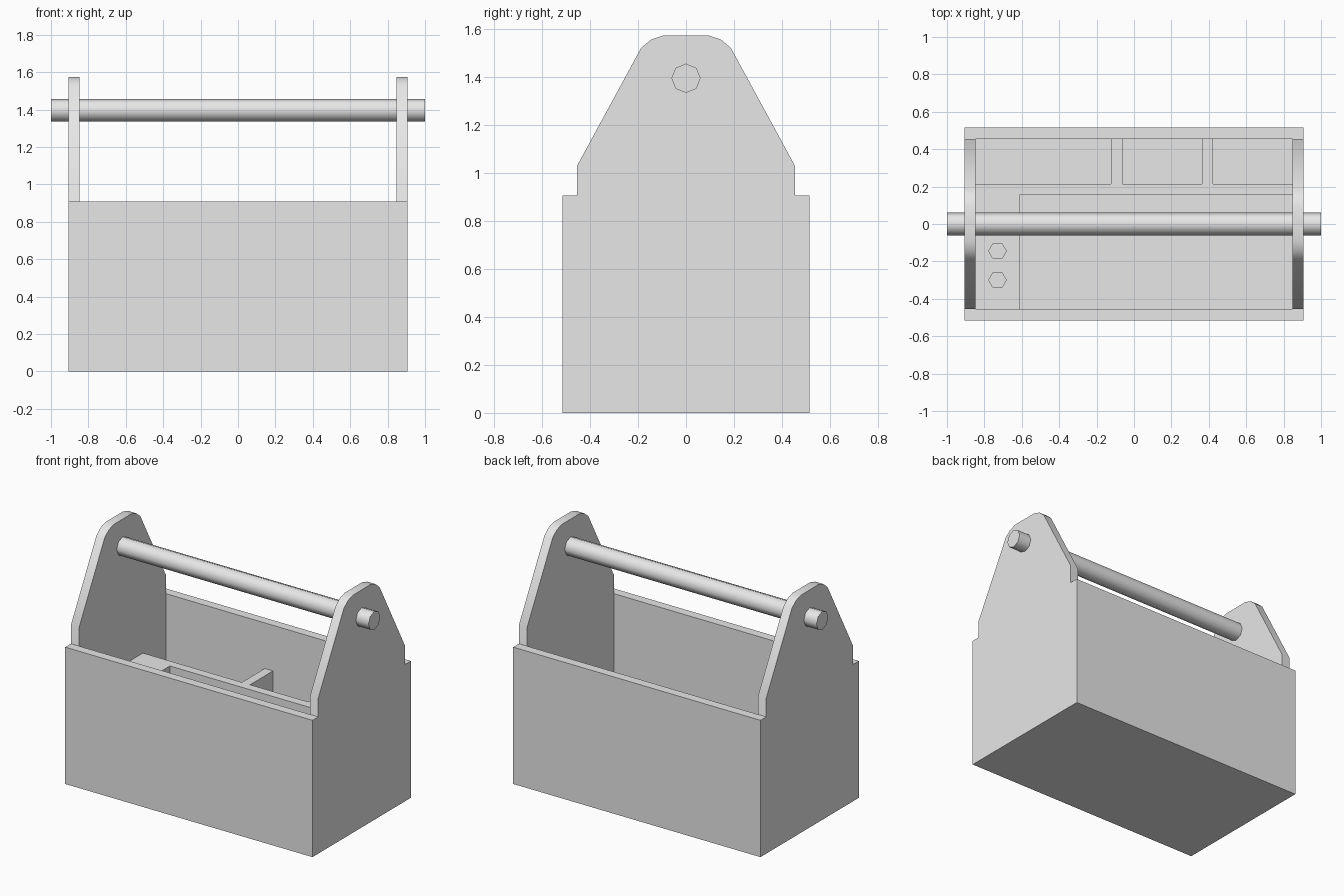
import bpy
import bmesh
import math
from mathutils import Matrix

cube = bpy.data.objects.get("Cube")
if cube:
    bpy.data.objects.remove(cube, do_unlink=True)

# Overall sizes
HALF_X, HALF_Y, WALL_TOP = 0.907, 0.515, 0.907
BOARD = 0.06
IN_X, IN_Y = HALF_X - BOARD, HALF_Y - BOARD
TRAY_TOP = 0.605
ROD_Z = 1.396

grey = bpy.data.materials.new("plain grey")
grey.use_nodes = True
grey.diffuse_color = (0.8, 0.8, 0.8, 1)
grey.node_tree.nodes["Principled BSDF"].inputs["Base Color"].default_value = (0.8, 0.8, 0.8, 1)


def finish(name, bm, smooth_angle=None):
    bmesh.ops.recalc_face_normals(bm, faces=bm.faces[:])
    mesh = bpy.data.meshes.new(name)
    bm.to_mesh(mesh)
    bm.free()
    mesh.materials.append(grey)
    obj = bpy.data.objects.new(name, mesh)
    bpy.context.collection.objects.link(obj)
    bpy.ops.object.select_all(action="DESELECT")
    obj.select_set(True)
    bpy.context.view_layer.objects.active = obj
    if smooth_angle:
        bpy.ops.object.shade_smooth_by_angle(angle=math.radians(smooth_angle))
    return obj


def board(name, x, y, z):
    """Box given by its (low, high) range on each axis."""
    bm = bmesh.new()
    bmesh.ops.create_cube(bm, size=1)
    for v in bm.verts:
        v.co = [r[0] if c < 0 else r[1] for c, r in zip(v.co, (x, y, z))]
    return finish(name, bm)


def prism(name, sides, radius, depth, matrix, smooth_angle=None):
    bm = bmesh.new()
    bmesh.ops.create_cone(bm, cap_ends=True, segments=sides, radius1=radius,
                          radius2=radius, depth=depth, matrix=matrix)
    return finish(name, bm, smooth_angle)


def end_panel(name, x):
    """Gabled end board with a rounded top, extruded along x."""
    half = [(IN_Y, 0), (IN_Y, 1.03), (0.187, 1.523), (0.145, 1.558), (0.092, 1.575)]
    outline = half + [(-y, z) for y, z in reversed(half)]
    bm = bmesh.new()
    face = bm.faces.new([bm.verts.new((x[0], y, z)) for y, z in outline])
    extruded = bmesh.ops.extrude_face_region(bm, geom=[face])["geom"]
    moved = [g for g in extruded if isinstance(g, bmesh.types.BMVert)]
    bmesh.ops.translate(bm, verts=moved, vec=(x[1] - x[0], 0, 0))
    return finish(name, bm, 30)


# Outer box
board("floor", (-IN_X, IN_X), (-IN_Y, IN_Y), (0, BOARD))
board("front_wall", (-HALF_X, HALF_X), (-HALF_Y, -IN_Y), (0, WALL_TOP))
board("back_wall", (-HALF_X, HALF_X), (IN_Y, HALF_Y), (0, WALL_TOP))
end_panel("left_end_panel", (IN_X, HALF_X))
end_panel("right_end_panel", (-HALF_X, -IN_X))

# Carrying rod
prism("handle_rod", 8, 0.061, 2.0,
      Matrix.Translation((0, 0, ROD_Z)) @ Matrix.Rotation(math.pi / 2, 4, "Y"), 50)

# Inner dividers
board("long_divider", (-IN_X, IN_X), (0.157, 0.215), (BOARD, TRAY_TOP))
for label, x in (("right", -0.122), ("left", 0.363)):
    board(label + "_short_divider", (x, x + BOARD), (0.215, IN_Y), (BOARD, TRAY_TOP))

# Tool shelf with two six-sided holes
shelf = board("tool_shelf", (-IN_X, -0.61), (-IN_Y, 0.157), (TRAY_TOP - BOARD, TRAY_TOP))
for y in (-0.145, -0.3):
    cutter = prism("hole_cutter", 6, 0.047, 0.3,
                   Matrix.Translation((-0.73, y, TRAY_TOP)) @ Matrix.Rotation(math.pi / 6, 4, "Z"))
    cutter.hide_render = True
    mod = shelf.modifiers.new("hole", "BOOLEAN")
    mod.operation = "DIFFERENCE"
    mod.solver = "EXACT"
    mod.object = cutter
    bpy.context.view_layer.objects.active = shelf
    bpy.ops.object.modifier_apply(modifier=mod.name)
    bpy.data.objects.remove(cutter, do_unlink=True)
